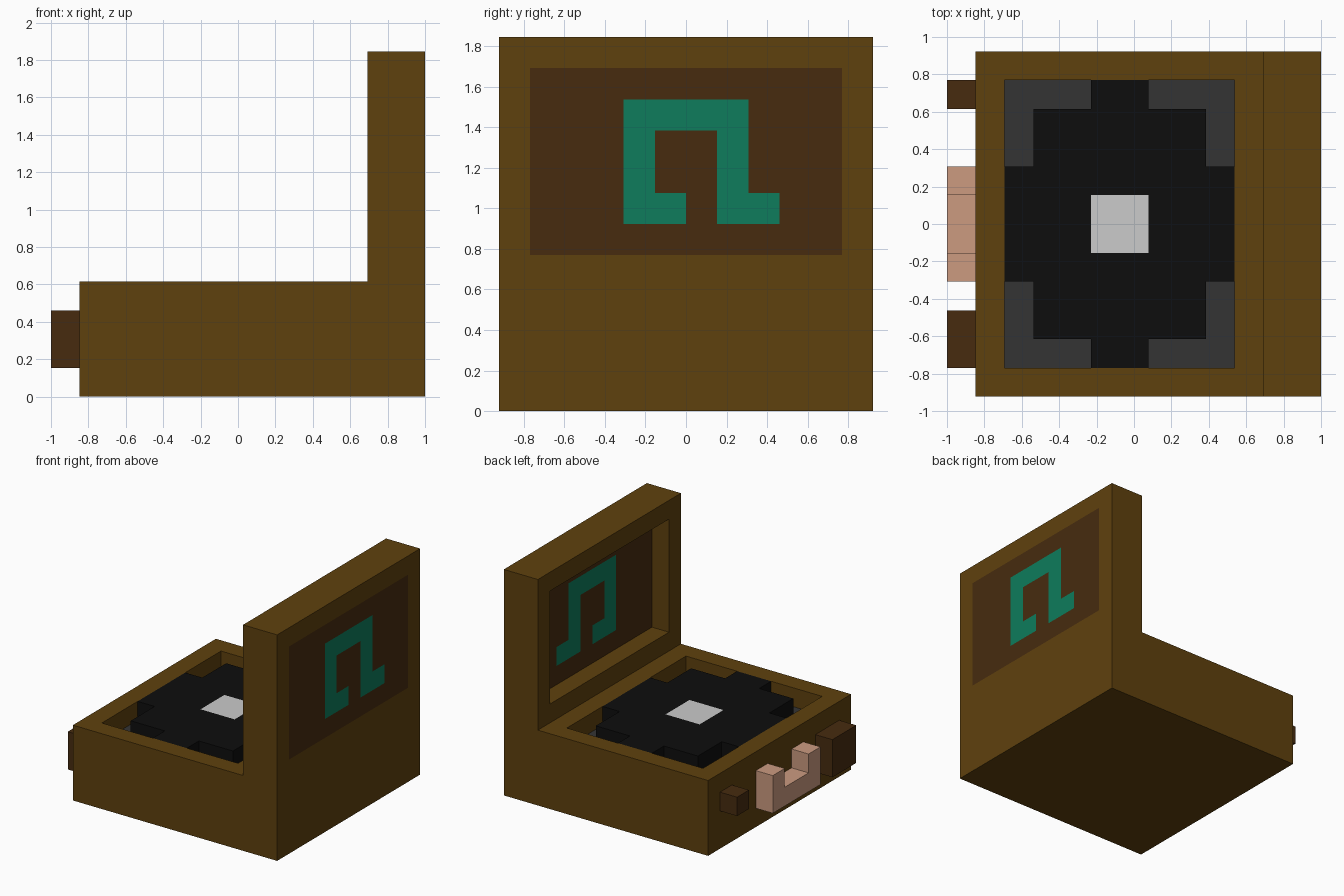
import bpy, bmesh
from mathutils import Vector

if "Cube" in bpy.data.objects:
    bpy.data.objects.remove(bpy.data.objects["Cube"])

U = 2 / 13  # everything sits on a block grid, 13 x 12 x 12 units


def lin(c):
    c /= 255
    return c / 12.92 if c <= 0.04045 else ((c + 0.055) / 1.055) ** 2.4


def material(name, rgb):
    m = bpy.data.materials.new(name)
    m.diffuse_color = (*[lin(c) for c in rgb], 1)
    m.use_nodes = True
    m.node_tree.nodes["Principled BSDF"].inputs["Base Color"].default_value = m.diffuse_color
    return m


brown = material("brown_wood", (95, 65, 13))
dark = material("dark_wood", (71, 43, 15))
black = material("black_vinyl", (13, 13, 13))
grey = material("dark_grey", (52, 52, 52))
silver = material("light_grey", (203, 203, 203))
teal = material("teal", (14, 124, 92))
pink = material("pale_copper", (204, 155, 128))

# Each entry: part name (None carves), material, boxes (x0,y0,z0, x1,y1,z1) in grid units.
# Later entries replace earlier ones.
parts = [
    ("case", brown, [(1, 0, 0, 13, 12, 4)]),
    (None, None, [(2, 1, 3, 10, 11, 4)]),
    ("tray_floor", grey, [(2, 1, 2, 10, 11, 3)]),
    ("record", black, [(3, 2, 3, 9, 10, 4), (2, 4, 3, 10, 8, 4), (5, 1, 3, 7, 11, 4)]),
    ("record_label", silver, [(5, 5, 3, 7, 7, 4)]),
    ("lid_frame", brown, [(11, 0, 4, 13, 12, 12)]),
    (None, None, [(11, 1, 5, 12, 11, 11)]),
    ("lid_panel", dark, [(12, 1, 5, 13, 11, 11)]),
    # music note inlay: two stems, a beam and two feet
    ("note_inlay", teal, [(12, 4, 6, 13, 5, 10), (12, 7, 6, 13, 8, 10), (12, 4, 9, 13, 8, 10),
                          (12, 4, 6, 13, 6, 7), (12, 7, 6, 13, 9, 7)]),
    # carrying handle: bar with two prongs
    ("handle", pink, [(0, 4, 1, 1, 8, 2), (0, 4, 2, 1, 5, 3), (0, 7, 2, 1, 8, 3)]),
    ("small_knob", dark, [(0, 10, 2, 1, 11, 3)]),
    ("large_knob", dark, [(0, 1, 1, 1, 3, 3)]),
]

# Fill the grid
cells = {}
for name, mat, boxes in parts:
    for x0, y0, z0, x1, y1, z1 in boxes:
        for x in range(x0, x1):
            for y in range(y0, y1):
                for z in range(z0, z1):
                    if name:
                        cells[x, y, z] = name
                    else:
                        cells.pop((x, y, z), None)


def build(name, mat):
    """Make the outer skin of one part and merge its flat areas."""
    bm = bmesh.new()
    verts = {}

    def vert(p):
        if p not in verts:
            verts[p] = bm.verts.new(((p[0] - 6.5) * U, (p[1] - 6) * U, p[2] * U))
        return verts[p]

    for c in [c for c, n in cells.items() if n == name]:
        for axis in range(3):
            for side in (0, 1):
                nb = list(c)
                nb[axis] += 2 * side - 1
                if tuple(nb) in cells:
                    continue
                a, b = (axis + 1) % 3, (axis + 2) % 3
                loop = []
                for da, db in ((0, 0), (1, 0), (1, 1), (0, 1)):
                    p = list(c)
                    p[axis] += side
                    p[a] += da
                    p[b] += db
                    loop.append(vert(tuple(p)))
                bm.faces.new(loop if side else loop[::-1])
    bmesh.ops.dissolve_limit(bm, angle_limit=0.01, verts=bm.verts[:], edges=bm.edges[:])
    me = bpy.data.meshes.new(name)
    bm.to_mesh(me)
    bm.free()
    me.materials.append(mat)
    ob = bpy.data.objects.new(name, me)
    bpy.context.collection.objects.link(ob)


for name, mat, _ in parts:
    if name:
        build(name, mat)
